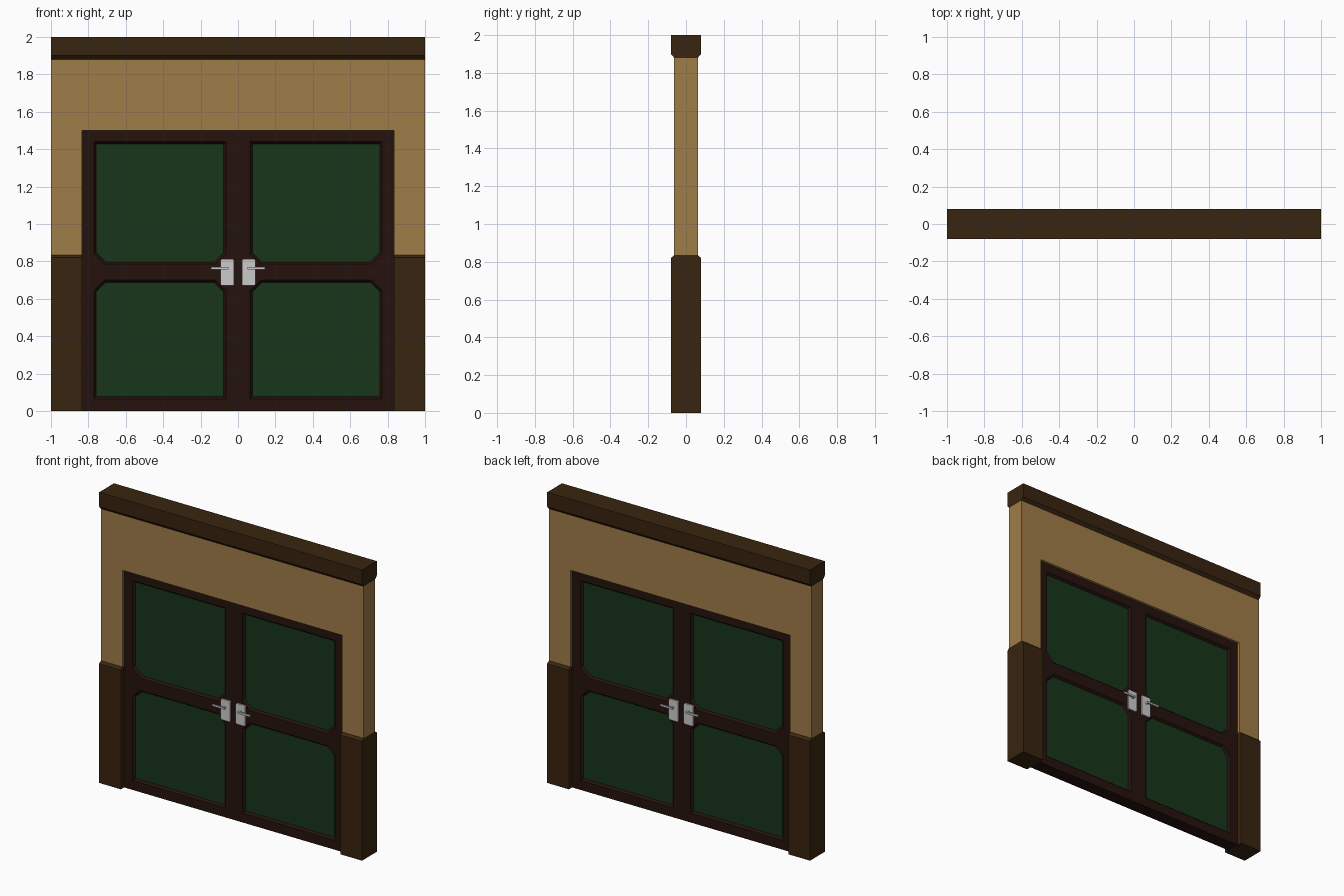
import bpy, bmesh
from mathutils import Vector

if "Cube" in bpy.data.objects:
    bpy.data.objects.remove(bpy.data.objects["Cube"])


def material(name, rgb):
    m = bpy.data.materials.new(name)
    m.diffuse_color = (*rgb, 1)
    m.use_nodes = True
    m.node_tree.nodes["Principled BSDF"].inputs["Base Color"].default_value = m.diffuse_color
    return m


PLASTER = material("plaster", (0.35, 0.205, 0.065))
WOOD = material("dark_wood", (0.04, 0.018, 0.005))
DOOR = material("door_wood", (0.018, 0.006, 0.004))
GREEN = material("green_panel", (0.009, 0.036, 0.011))


def loft(name, ring_a, ring_b, mat=None):
    """Closed solid between two outlines with equal point counts."""
    bm = bmesh.new()
    a = [bm.verts.new(p) for p in ring_a]
    b = [bm.verts.new(p) for p in ring_b]
    bm.faces.new(a)
    bm.faces.new(b[::-1])
    for i in range(len(a)):
        j = (i + 1) % len(a)
        bm.faces.new((a[i], b[i], b[j], a[j]))
    bmesh.ops.recalc_face_normals(bm, faces=bm.faces)
    me = bpy.data.meshes.new(name)
    bm.to_mesh(me)
    bm.free()
    if mat:
        me.materials.append(mat)
    ob = bpy.data.objects.new(name, me)
    bpy.context.collection.objects.link(ob)
    return ob


def xz(pts, y):
    return [Vector((p[0], y, p[1])) for p in pts]


def yz(pts, x):
    return [Vector((x, p[0], p[1])) for p in pts]


def rect(x0, x1, z0, z1):
    return [(x0, z0), (x1, z0), (x1, z1), (x0, z1)]


# Wall above and beside the doorway
W, D = 0.0625, 0.08
wall = [(-1, .835), (-.835, .835), (-.835, 1.5), (.835, 1.5),
        (.835, .835), (1, .835), (1, 1.88), (-1, 1.88)]
loft("wall", xz(wall, -W), xz(wall, W), PLASTER)

# Crown beam with bevelled underside
crown = [(-W, 1.88), (W, 1.88), (D, 1.9), (D, 2), (-D, 2), (-D, 1.9)]
loft("crown_beam", yz(crown, -1), yz(crown, 1), WOOD)

# Wainscot blocks with bevelled tops
block = [(-D, 0), (D, 0), (D, .82), (W, .835), (-W, .835), (-D, .82)]
for side, x in (("left", -1), ("right", .835)):
    loft("wainscot_" + side, yz(block, x), yz(block, x + .165), WOOD)

# Double door slab
T, FLOOR = 0.045, 0.03
slab = rect(-.835, .835, 0, 1.5)
door = loft("double_door", xz(slab, -T), xz(slab, T), DOOR)


def panel_outline(s, upper, d):
    """Panel shape inset by d, clipped at the corners next to the mid rail."""
    x0, x1, c = .065 + d, .77 - d, .055 - .4 * d
    if upper:
        z0, z1 = .785 + d, 1.44 - d
        p = [(x0, z1), (x0, z0 + c), (x0 + c, z0), (x1 - c, z0), (x1, z0 + c), (x1, z1)]
    else:
        z0, z1 = .065 + d, .7 - d
        p = [(x0, z0), (x0, z1 - c), (x0 + c, z1), (x1 - c, z1), (x1, z1 - c), (x1, z0)]
    return [(s * x, z) for x, z in p]


# Recessed panels: sloped moulding cut on both faces, green infill
for s, side in ((-1, "left"), (1, "right")):
    for upper in (True, False):
        tag = side + ("_upper" if upper else "_lower")
        for f in (-1, 1):
            cutter = loft("cutter", xz(panel_outline(s, upper, -.012), f * (T + .015)),
                          xz(panel_outline(s, upper, .012), f * FLOOR))
            cutter.hide_render = True
            mod = door.modifiers.new("recess", "BOOLEAN")
            mod.operation, mod.solver, mod.object = "DIFFERENCE", "EXACT", cutter
            bpy.context.view_layer.objects.active = door
            bpy.ops.object.modifier_apply(modifier=mod.name)
            bpy.data.objects.remove(cutter)
        shape = panel_outline(s, upper, .0125)
        loft("panel_" + tag, xz(shape, -FLOOR - .001), xz(shape, FLOOR + .001), GREEN)

# Door handles on both faces: plate, spindle and lever
for f, face in ((-1, "front"), (1, "back")):
    for s, side in ((-1, "left"), (1, "right")):
        tag = f"{face}_{side}"
        c = .006
        x0, x1, z0, z1 = .021, .093, .67, .813
        plate = [(x0 + c, z0), (x1 - c, z0), (x1, z0 + c), (x1, z1 - c),
                 (x1 - c, z1), (x0 + c, z1), (x0, z1 - c), (x0, z0 + c)]
        for part, pts, ya, yb in (("plate", plate, T, T + .01),
                                  ("spindle", rect(.052, .064, .757, .769), T + .01, .066),
                                  ("lever", rect(.052, .145, .757, .769), .066, .077)):
            pts = [(s * x, z) for x, z in pts]
            loft(f"handle_{part}_{tag}", xz(pts, f * ya), xz(pts, f * yb))
